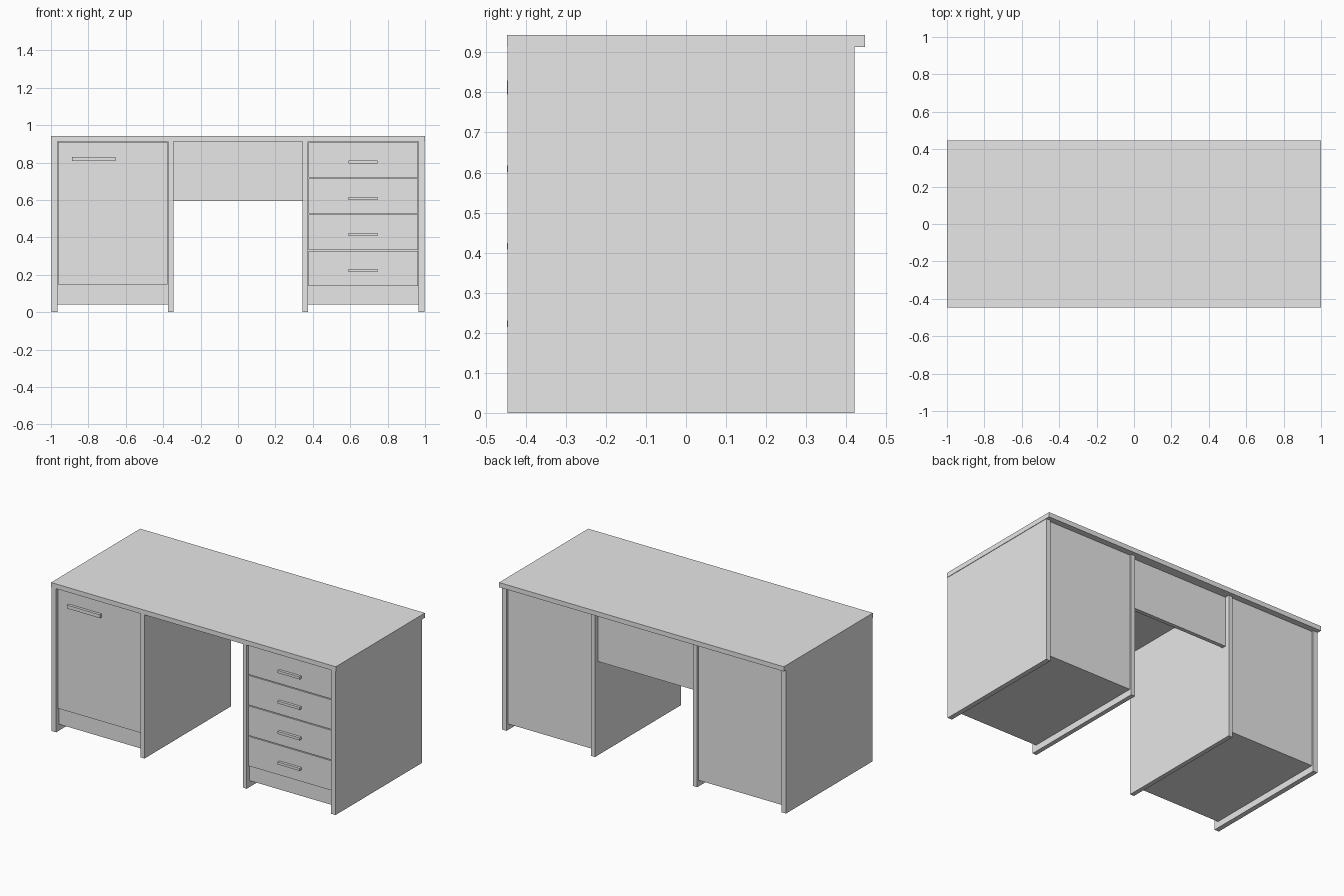
import bpy

cube = bpy.data.objects.get("Cube")
if cube:
    bpy.data.objects.remove(cube)

grey = bpy.data.materials.new("light_grey")
grey.use_nodes = True
colour = (0.8, 0.8, 0.8, 1)
grey.diffuse_color = colour
grey.node_tree.nodes["Principled BSDF"].inputs["Base Color"].default_value = colour


def box(name, x, y, z):
    """Axis-aligned board given its (low, high) extents."""
    bpy.ops.mesh.primitive_cube_add(size=1, location=[sum(e) / 2 for e in (x, y, z)])
    ob = bpy.context.object
    ob.name = name
    ob.scale = [e[1] - e[0] for e in (x, y, z)]
    bpy.ops.object.transform_apply(location=False, rotation=False, scale=True)
    ob.data.materials.append(grey)
    return ob


TOP, UNDER = 0.943, 0.913
FRONT, BACK = -0.445, 0.42
OUTER, OUTER_IN = 0.997, 0.966
INNER, INNER_IN = 0.373, 0.345
FACE = -0.43      # face of door and drawers
CARCASS = -0.415  # face of plinth behind them

# Desk top
box("desk_top", (-1, 1), (-0.447, 0.447), (UNDER, TOP))

# Pedestals: two side panels and a closed carcass on each side
for side, s in (("right", -1), ("left", 1)):
    def span(a, b):
        return tuple(sorted((s * a, s * b)))
    box(side + "_outer_panel", span(OUTER_IN, OUTER), (FRONT, BACK), (0, UNDER))
    box(side + "_inner_panel", span(INNER_IN, INNER), (FRONT, BACK), (0, UNDER))
    box(side + "_carcass", span(INNER, OUTER_IN), (CARCASS, 0.408), (0.04, UNDER))

# Modesty panel between the pedestals
box("modesty_panel", (-INNER_IN, INNER_IN), (0.365, 0.39), (0.595, UNDER))

# Cupboard door and its handle
box("door", (-0.963, -0.376), (FACE, CARCASS), (0.147, 0.911))
box("door_handle", (-0.888, -0.656), (-0.447, FACE), (0.808, 0.83))

# Stack of four drawers with handles
for i in range(4):
    z = 0.14 + i * 0.1935
    box(f"drawer_{i + 1}", (0.376, 0.963), (FACE, CARCASS), (z, z + 0.188))
    box(f"drawer_handle_{i + 1}", (0.592, 0.746), (-0.447, FACE),
        (z + 0.074, z + 0.09))
